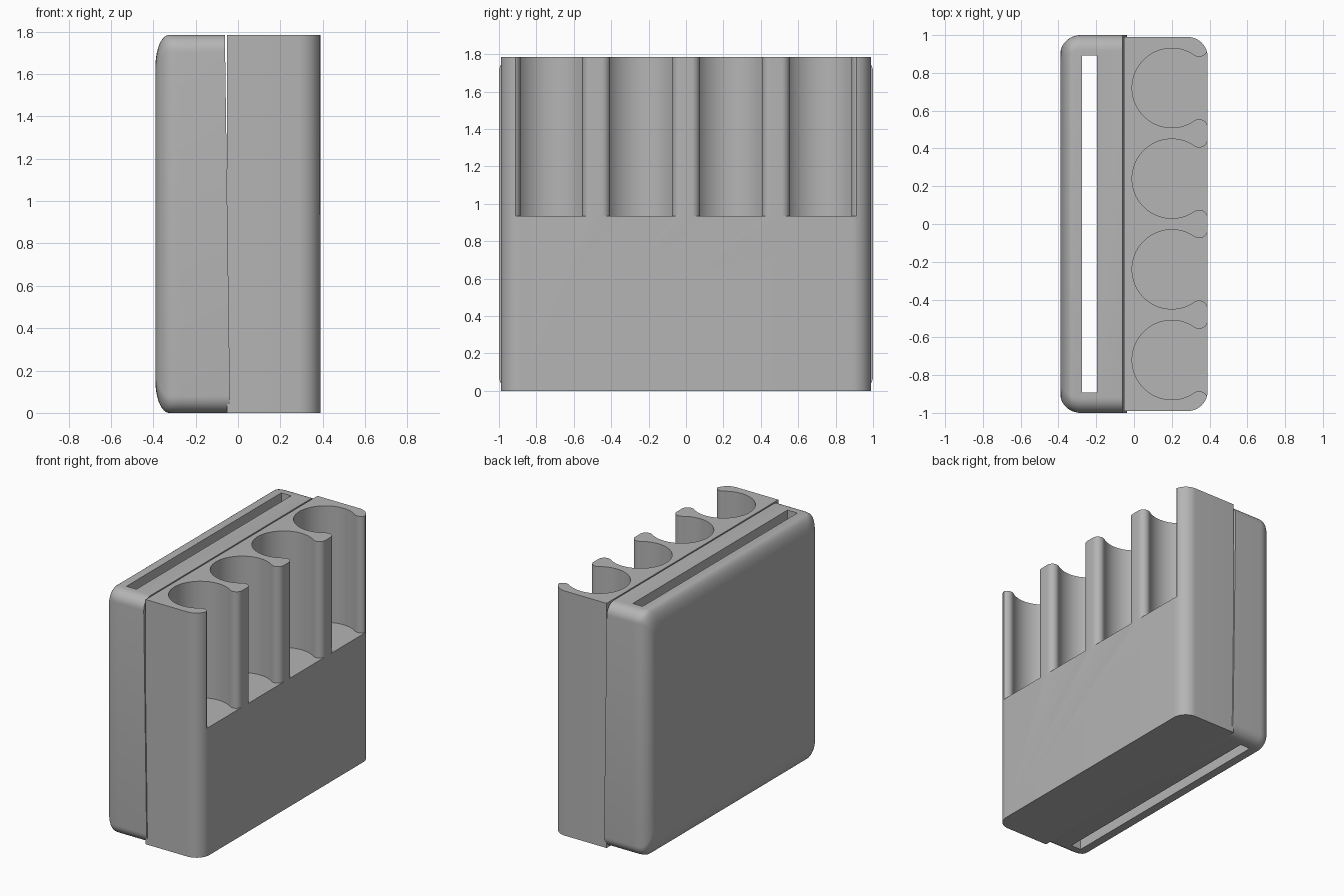
import bpy, bmesh, math

if "Cube" in bpy.data.objects:
    bpy.data.objects.remove(bpy.data.objects["Cube"])

H = 1.785          # overall height
grey = bpy.data.materials.new("plain grey")
grey.diffuse_color = (0.46, 0.46, 0.46, 1)
grey.use_nodes = True
grey.node_tree.nodes["Principled BSDF"].inputs["Base Color"].default_value = grey.diffuse_color


def loft(name, rings):
    """Skin a list of equal-length point rings and cap both ends."""
    bm = bmesh.new()
    rows = [[bm.verts.new(p) for p in ring] for ring in rings]
    n = len(rows[0])
    for a, b in zip(rows, rows[1:]):
        for i in range(n):
            j = (i + 1) % n
            bm.faces.new((a[i], a[j], b[j], b[i]))
    bm.faces.new(rows[0])
    bm.faces.new(rows[-1])
    bmesh.ops.recalc_face_normals(bm, faces=bm.faces)
    me = bpy.data.meshes.new(name)
    bm.to_mesh(me)
    bm.free()
    me.materials.append(grey)
    ob = bpy.data.objects.new(name, me)
    bpy.context.collection.objects.link(ob)
    return ob


def prism(name, outline, z0, z1):
    return loft(name, [[(x, y, z) for x, y in outline] for z in (z0, z1)])


def arc(cx, cy, r, a0, a1, n):
    return [(cx + r * math.cos(math.radians(a0 + (a1 - a0) * i / n)),
             cy + r * math.sin(math.radians(a0 + (a1 - a0) * i / n)))
            for i in range(n + 1)]


def activate(ob):
    bpy.ops.object.select_all(action='DESELECT')
    ob.select_set(True)
    bpy.context.view_layer.objects.active = ob


def cut(ob, cutter):
    m = ob.modifiers.new("cut", 'BOOLEAN')
    m.operation = 'DIFFERENCE'
    m.solver = 'EXACT'
    m.object = cutter
    activate(ob)
    bpy.ops.object.modifier_apply(modifier=m.name)
    bpy.data.objects.remove(cutter)


def smooth(ob):
    activate(ob)
    bpy.ops.object.shade_smooth_by_angle(angle=math.radians(30))


# Holder block with two rounded outer corners
block = [(-0.052, -0.99)] + arc(0.285, -0.885, 0.105, -90, 0, 12) \
    + arc(0.285, 0.885, 0.105, 0, 90, 12) + [(-0.052, 0.99)]
holder = prism("tube_holder", block, 0, H)

# Open round pockets whose mouths flare around rounded lips
R, r, px = 0.21, 0.045, 0.2
lx, ly = 0.345, 0.21
touch = math.degrees(math.atan2(ly, lx - px))
for py in (-0.72, -0.24, 0.24, 0.72):
    half = arc(px, 0, R, 180, touch, 28) + arc(lx, ly, r, touch - 180, 0, 14)[1:]
    half.append((0.5, ly))
    outline = half + [(x, -y) for x, y in reversed(half[1:])]
    cut(holder, prism("pocket_cutter", [(x, py + y) for x, y in outline], 0.935, H + 0.2))
smooth(holder)


# Rear sleeve: pillow-edged plate leaning slightly against the holder
def inset(d, depth, amount):
    u = min(d / depth, 1)
    return amount * (1 - math.sqrt(1 - (1 - u) ** 2))


def rounded_ring(d, hy, hz, c=0.08):
    ring = []
    for sy, sz, a in ((1, 1, 0), (-1, 1, 90), (-1, -1, 180), (1, -1, 270)):
        ring += arc(sy * (hy - c), H / 2 + sz * (hz - c), c, a, a + 90, 8)
    if d is None:   # sloping inner face
        return [(-0.037 - 0.025 * z / H, y, z) for y, z in ring]
    return [(-0.39 + d, y, z) for y, z in ring]


rings = []
for k in range(17):
    d = 0.11 * (1 - math.cos(math.pi / 2 * k / 16))
    rings.append(rounded_ring(d, 1 - inset(d, 0.11, 0.1), H / 2 - inset(d, 0.065, 0.15)))
rings.append(rounded_ring(None, 1, H / 2))
sleeve = loft("rear_sleeve", rings)

# Slot passing right through the sleeve from top to bottom
slot = [(-0.275, -0.892), (-0.195, -0.892), (-0.195, 0.892), (-0.275, 0.892)]
cut(sleeve, prism("slot_cutter", slot, -0.2, H + 0.2))
smooth(sleeve)
